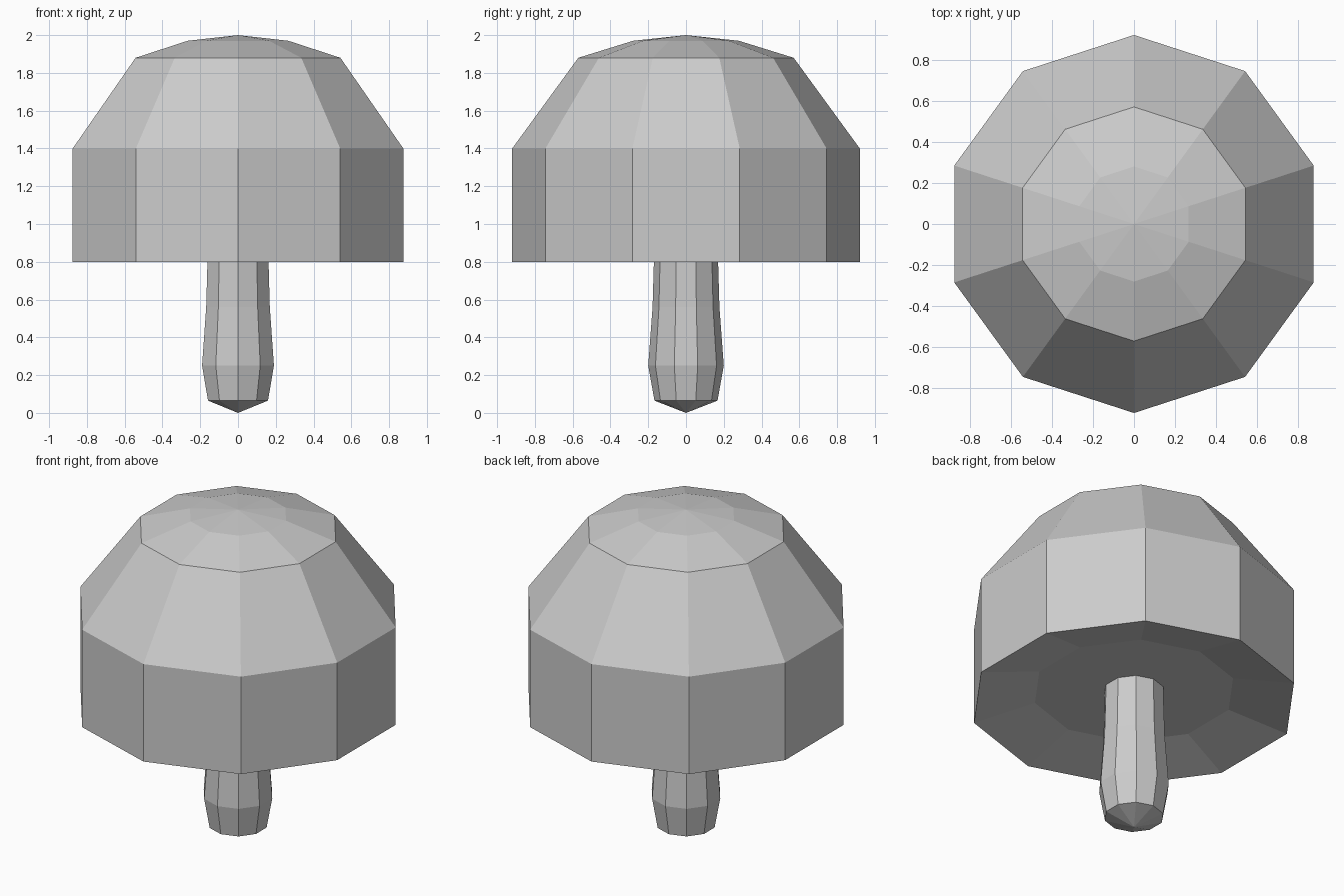
import bpy, bmesh, math

SIDES = 10

cube = bpy.data.objects.get("Cube")
if cube:
    bpy.data.objects.remove(cube, do_unlink=True)

grey = bpy.data.materials.new("plain grey")
grey.use_nodes = True
colour = (0.6, 0.6, 0.6, 1)
grey.diffuse_color = colour
grey.node_tree.nodes["Principled BSDF"].inputs["Base Color"].default_value = colour


def lathe(name, profile):
    """Spin (radius, height) points into a ten-sided, flat-shaded solid."""
    bm = bmesh.new()
    rings = []
    for r, z in profile:
        count = SIDES if r > 0 else 1
        ring = []
        for i in range(count):
            a = math.tau * i / SIDES + math.pi / 2
            ring.append(bm.verts.new((r * math.cos(a), r * math.sin(a), z)))
        rings.append(ring)
    for low, high in zip(rings, rings[1:]):
        for i in range(SIDES):
            j = (i + 1) % SIDES
            corners = [low[i % len(low)], low[j % len(low)],
                       high[j % len(high)], high[i % len(high)]]
            bm.faces.new(list(dict.fromkeys(corners)))
    bmesh.ops.recalc_face_normals(bm, faces=bm.faces)
    mesh = bpy.data.meshes.new(name)
    bm.to_mesh(mesh)
    bm.free()
    mesh.materials.append(grey)
    obj = bpy.data.objects.new(name, mesh)
    bpy.context.collection.objects.link(obj)
    return obj


# Domed cap with a shallow recessed underside
lathe("cap", [(0, 0.88), (0.57, 0.88), (0.92, 0.8), (0.92, 1.4),
              (0.57, 1.88), (0.28, 1.97), (0, 2)])

# Stem, bulging near its pointed foot
lathe("stem", [(0, 0), (0.167, 0.065), (0.2, 0.25), (0.177, 0.56),
               (0.17, 0.8), (0.17, 0.9), (0, 0.9)])
